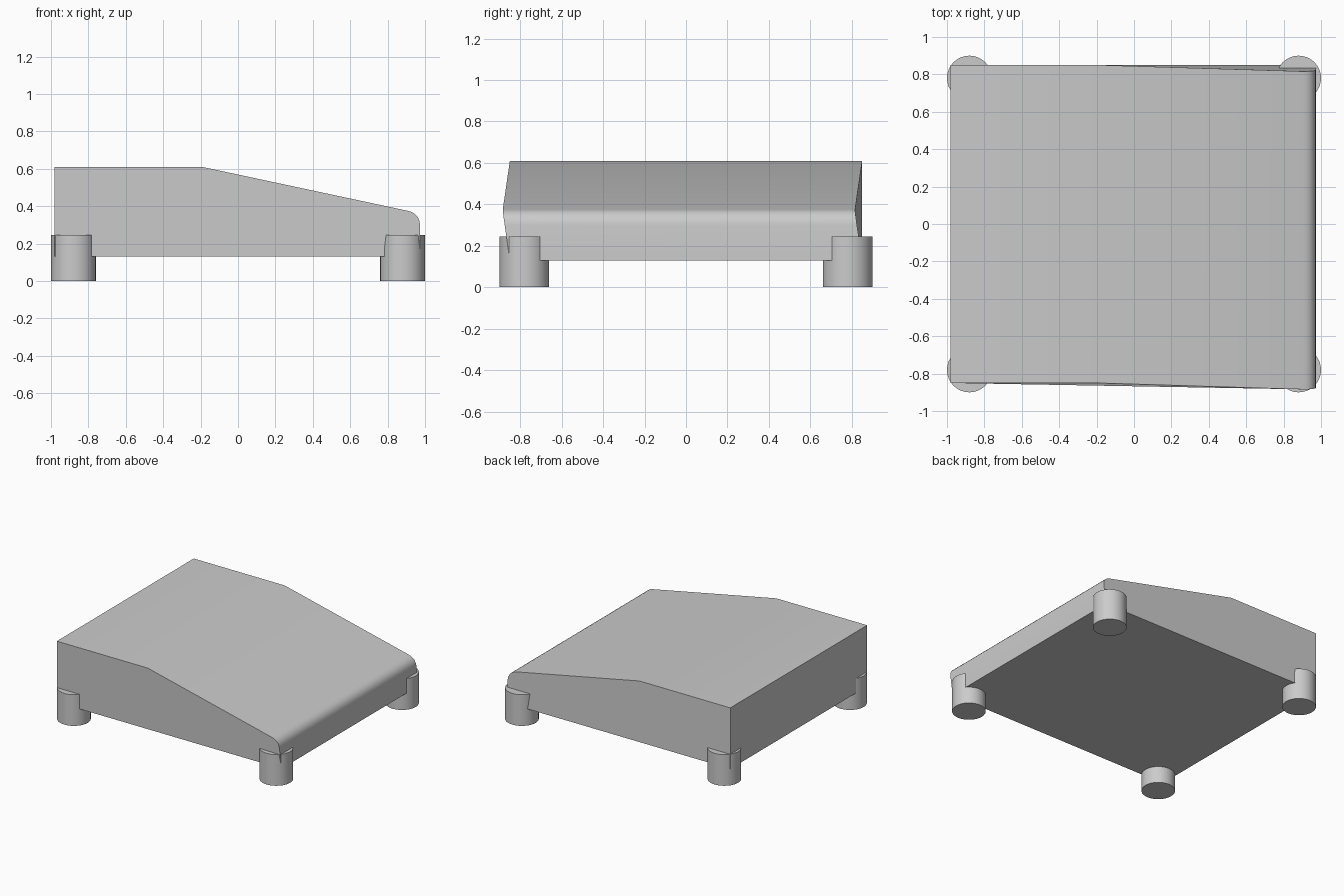
import bpy, bmesh
from math import radians

if "Cube" in bpy.data.objects:
    bpy.data.objects.remove(bpy.data.objects["Cube"])

# Body: side profile (x, z, sideways lean), swept across y
profile = [(-0.98, 0.13, 0), (0.973, 0.13, 0),
           (0.973, 0.30, -0.025), (0.970, 0.322, -0.028), (0.960, 0.344, -0.031),
           (0.944, 0.360, -0.033), (0.926, 0.370, -0.034), (0.905, 0.376, -0.034),
           (-0.19, 0.61, 0), (-0.98, 0.61, 0)]
bm = bmesh.new()
near = [bm.verts.new((x, -0.85 + d, z)) for x, z, d in profile]
far = [bm.verts.new((x, 0.85 + d, z)) for x, z, d in profile]
bm.faces.new(near)
bm.faces.new(far[::-1])
n = len(profile)
for i in range(n):
    j = (i + 1) % n
    bm.faces.new((near[i], far[i], far[j], near[j]))
bmesh.ops.recalc_face_normals(bm, faces=bm.faces)
mesh = bpy.data.meshes.new("body")
bm.to_mesh(mesh)
bm.free()
body = bpy.data.objects.new("body", mesh)
bpy.context.collection.objects.link(body)


def smooth(obj):
    bpy.ops.object.select_all(action='DESELECT')
    obj.select_set(True)
    bpy.context.view_layer.objects.active = obj
    bpy.ops.object.shade_smooth_by_angle(angle=radians(30))


smooth(body)

# Four round feet at the corners
for side_x, x in (("left", -0.88), ("right", 0.88)):
    for side_y, y in (("front", -0.78), ("back", 0.78)):
        bpy.ops.mesh.primitive_cylinder_add(vertices=32, radius=0.12, depth=0.245,
                                            location=(x, y, 0.1225))
        foot = bpy.context.object
        foot.name = f"{side_y}_{side_x}_foot"
        smooth(foot)
